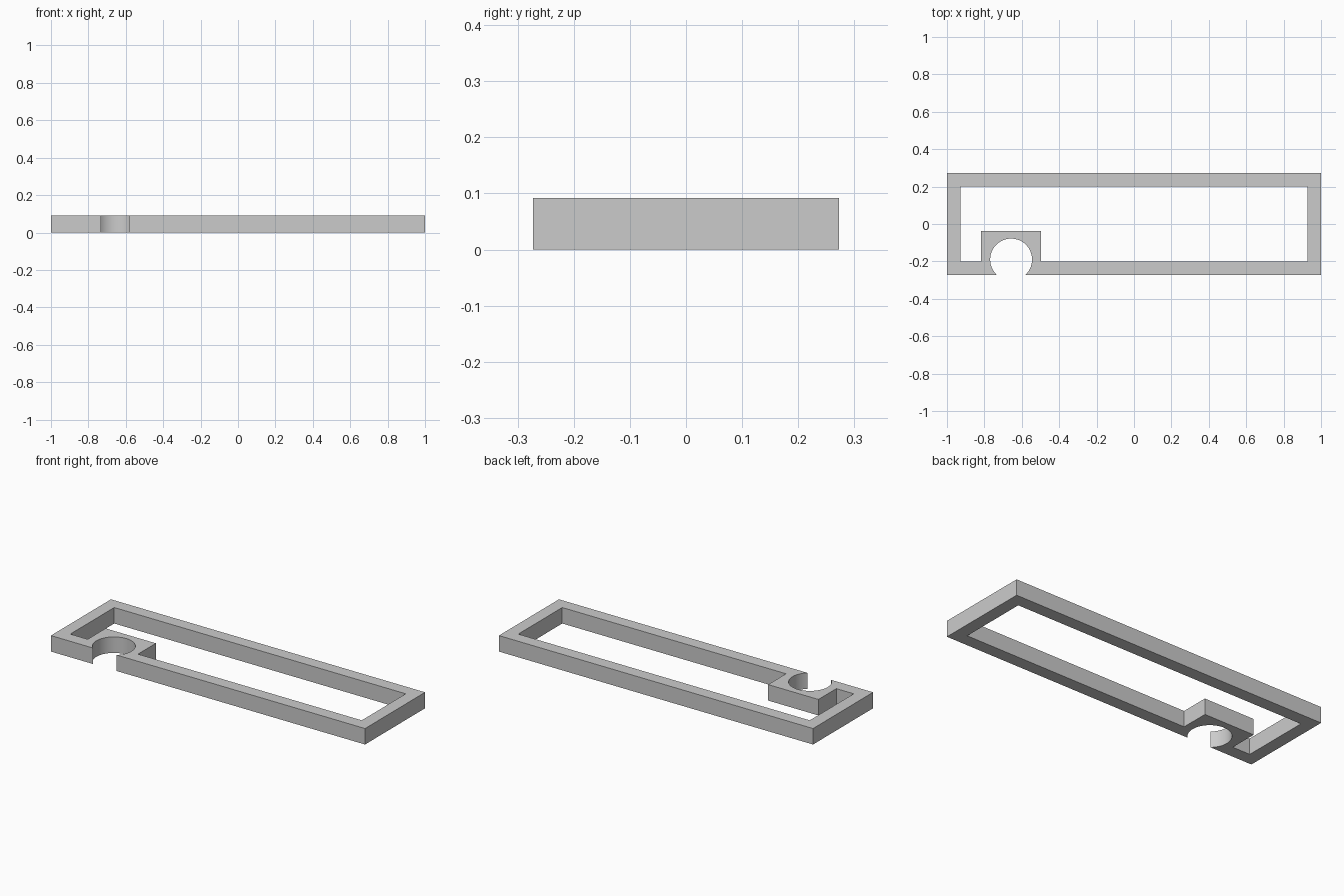
import bpy
import bmesh
from math import asin, cos, sin, pi

if "Cube" in bpy.data.objects:
    bpy.data.objects.remove(bpy.data.objects["Cube"], do_unlink=True)

HEIGHT = 0.092
X_OUT, Y_OUT = 1.0, 0.273
X_IN, Y_IN = 0.928, 0.2
BLOCK_LEFT, BLOCK_RIGHT, BLOCK_TOP = -0.817, -0.497, -0.037
CX, CY, RADIUS = -0.657, -0.19, 0.112
SEGMENTS = 48

# Plain grey material
grey = bpy.data.materials.new("plain grey")
grey.use_nodes = True
color = (0.6, 0.6, 0.6, 1)
grey.diffuse_color = color
grey.node_tree.nodes["Principled BSDF"].inputs["Base Color"].default_value = color

# Round notch, open through the front edge
dip = asin((CY + Y_OUT) / RADIUS)
start, sweep = pi + dip, pi + 2 * dip
notch = []
for i in range(SEGMENTS + 1):
    a = start - sweep * i / SEGMENTS
    notch.append((CX + RADIUS * cos(a), CY + RADIUS * sin(a)))
# Outer edge of the frame, including the notch
outer = [(-X_OUT, -Y_OUT)] + notch + [(X_OUT, -Y_OUT), (X_OUT, Y_OUT), (-X_OUT, Y_OUT)]

# Inner opening, stepped around the clip block
inner = [(-X_IN, -Y_IN), (BLOCK_LEFT, -Y_IN), (BLOCK_LEFT, BLOCK_TOP),
         (BLOCK_RIGHT, BLOCK_TOP), (BLOCK_RIGHT, -Y_IN),
         (X_IN, -Y_IN), (X_IN, Y_IN), (-X_IN, Y_IN)]

bm = bmesh.new()
edges = []
for loop in (outer, inner):
    verts = [bm.verts.new((x, y, 0)) for x, y in loop]
    edges += [bm.edges.new((v, verts[i - 1])) for i, v in enumerate(verts)]

# Fill the flat profile and raise it into a solid
bmesh.ops.triangle_fill(bm, use_beauty=True, edges=edges, normal=(0, 0, 1))
result = bmesh.ops.extrude_face_region(bm, geom=bm.faces[:], use_keep_orig=True)
raised = [g for g in result["geom"] if isinstance(g, bmesh.types.BMVert)]
bmesh.ops.translate(bm, verts=raised, vec=(0, 0, HEIGHT))
bmesh.ops.recalc_face_normals(bm, faces=bm.faces[:])

mesh = bpy.data.meshes.new("clip_frame")
bm.to_mesh(mesh)
bm.free()
mesh.materials.append(grey)
frame = bpy.data.objects.new("clip_frame", mesh)
bpy.context.collection.objects.link(frame)

# Smooth the notch wall while keeping the corners sharp
bpy.ops.object.select_all(action='DESELECT')
frame.select_set(True)
bpy.context.view_layer.objects.active = frame
bpy.ops.object.shade_smooth_by_angle(angle=pi / 6)
